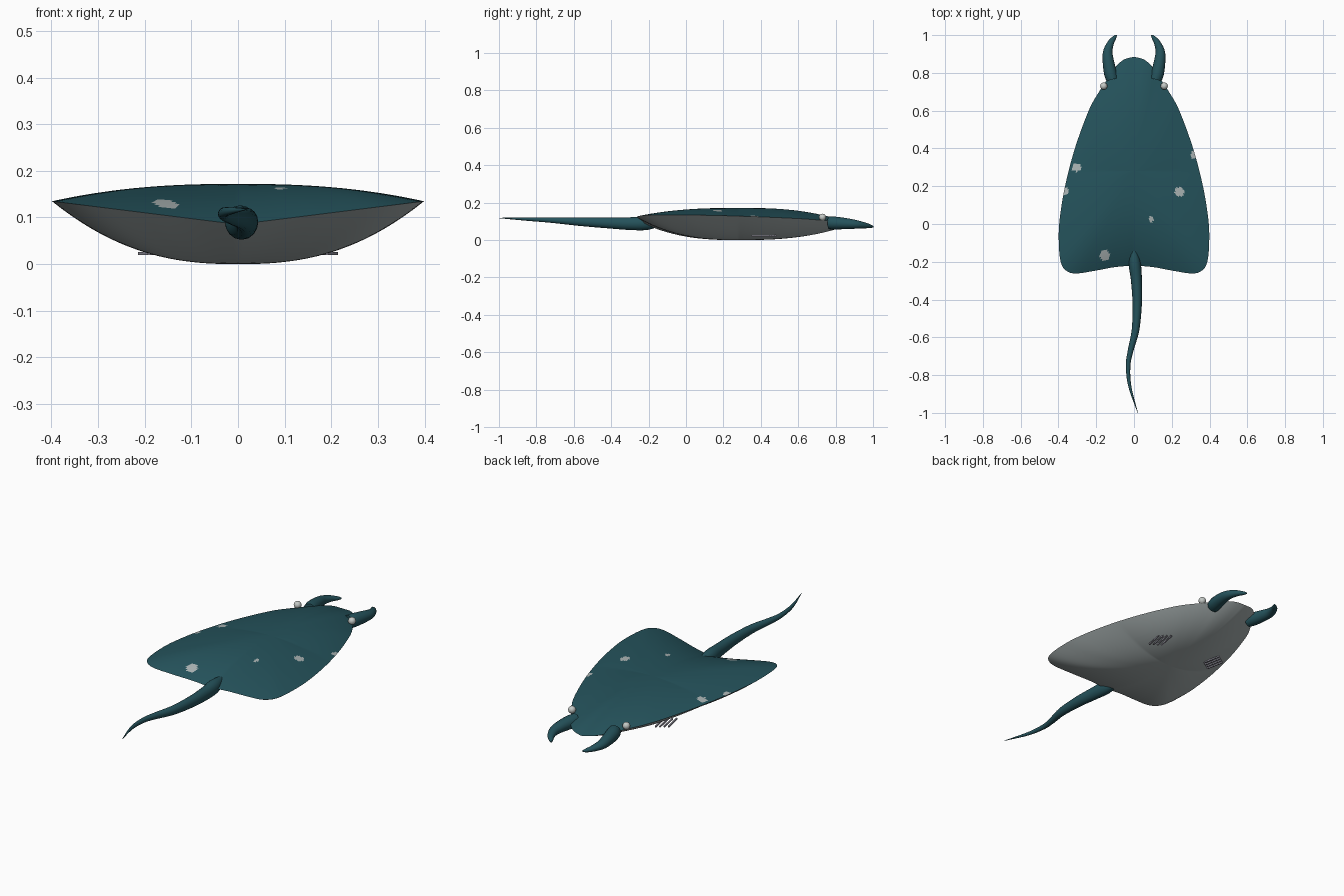
import bpy, bmesh, math
from mathutils import Vector

cube = bpy.data.objects.get("Cube")
if cube:
    bpy.data.objects.remove(cube, do_unlink=True)


def material(name, rgb):
    m = bpy.data.materials.new(name)
    m.use_nodes = True
    m.diffuse_color = (*rgb, 1)
    bsdf = m.node_tree.nodes["Principled BSDF"]
    bsdf.inputs["Base Color"].default_value = (*rgb, 1)
    bsdf.inputs["Roughness"].default_value = 0.7
    return m


teal = material("deep teal skin", (0.018, 0.085, 0.105))
pale = material("pale grey belly", (0.40, 0.45, 0.45))
white = material("soft white eye", (0.55, 0.58, 0.56))
slit = material("lavender grey gill", (0.36, 0.35, 0.42))


def finish(bm, name, mats, angle=60):
    bmesh.ops.recalc_face_normals(bm, faces=bm.faces)
    me = bpy.data.meshes.new(name)
    bm.to_mesh(me)
    bm.free()
    ob = bpy.data.objects.new(name, me)
    bpy.context.collection.objects.link(ob)
    for m in mats:
        me.materials.append(m)
    bpy.ops.object.select_all(action='DESELECT')
    ob.select_set(True)
    bpy.context.view_layer.objects.active = ob
    bpy.ops.object.shade_smooth_by_angle(angle=math.radians(angle))
    return ob


def smooth_path(points, steps):
    """Catmull-Rom samples through the points, any number of components."""
    pts = [Vector(p) for p in points]
    pts = [pts[0] * 2 - pts[1]] + pts + [pts[-1] * 2 - pts[-2]]
    out = []
    for a, b, c, d in zip(pts, pts[1:], pts[2:], pts[3:]):
        for i in range(steps):
            t = i / steps
            out.append(0.5 * (2 * b + (c - a) * t + (2 * a - 5 * b + 4 * c - d) * t * t
                              + (3 * b - a - 3 * c + d) * t ** 3))
    return out + [pts[-2]]


# Body: half outline from nose to rear notch, mirrored, filled with rings
half = [(0, .885), (.05, .872), (.09, .84), (.125, .79), (.185, .70), (.24, .60), (.313, .40),
        (.365, .20), (.394, .02), (.398, -.10), (.388, -.20), (.362, -.245), (.31, -.262),
        (.21, -.248), (.10, -.228), (0, -.22)]
dense = smooth_path(half, 30)


def resample(path, n):
    dist = [0]
    for a, b in zip(path, path[1:]):
        dist.append(dist[-1] + (b - a).length)
    out, j = [], 0
    for i in range(n + 1):
        d = dist[-1] * i / n
        while j < len(path) - 2 and dist[j + 1] < d:
            j += 1
        f = (d - dist[j]) / (dist[j + 1] - dist[j])
        out.append(path[j].lerp(path[j + 1], min(f, 1)))
    return out


right = resample(dense, 120)
outline = right + [Vector((-p.x, p.y)) for p in reversed(right[1:-1])]
centre = Vector((0, .28))
RINGS = 44


def surface(p, r, top):
    """Point on the back or belly at fraction r from centre to rim point p."""
    q = centre.lerp(p, r)
    along = abs((p - centre).normalized().y)
    rim = .085 + .05 * abs(p.x) / .4
    if top:
        w = r ** (1.7 + 1.0 * along)
        return Vector((q.x, q.y, .172 * (1 - w) + rim * w))
    return Vector((q.x, q.y, rim * r ** (2 + .6 * along)))


# Round pale markings on the back: x, y, radius
spots = [(-.305, .30, .023), (-.365, .17, .021), (-.155, -.165, .026),
         (.322, .365, .020), (.24, .17, .025), (.09, .025, .014)]

bm = bmesh.new()
n = len(outline)
rim = [bm.verts.new(surface(p, 1, True)) for p in outline]
for top in (True, False):
    hub = bm.verts.new((*centre, .172 if top else 0))
    inner = None
    for k in range(1, RINGS + 1):
        ring = rim if k == RINGS else [bm.verts.new(surface(p, k / RINGS, top)) for p in outline]
        for i in range(n):
            j = (i + 1) % n
            f = bm.faces.new((inner[i], inner[j], ring[j], ring[i]) if inner
                             else (hub, ring[j], ring[i]))
            c = f.calc_center_median()
            spotted = any(math.hypot(c.x - x, c.y - y) < s for x, y, s in spots)
            f.material_index = 0 if top and not spotted else 1
        inner = ring
finish(bm, "body", [teal, pale], 80)


# Tapered tubes: each point is x, y, z, half width, half height
def tube(name, points, sides=16, mirror=1):
    bm = bmesh.new()
    path = smooth_path(points, 8)
    prev = None
    for i, p in enumerate(path):
        t = path[min(i + 1, len(path) - 1)] - path[max(i - 1, 0)]
        across = Vector((t[1], -t[0], 0)).normalized()
        ring = []
        for k in range(sides):
            a = math.tau * k / sides
            v = Vector(p[:3]) + across * p[3] * math.cos(a) + Vector((0, 0, p[4] * math.sin(a)))
            v.x *= mirror
            ring.append(bm.verts.new(v))
        if prev:
            for k in range(sides):
                m = (k + 1) % sides
                bm.faces.new((prev[k], prev[m], ring[m], ring[k]))
        else:
            bm.faces.new(ring)
        prev = ring
    bm.faces.new(prev)
    return finish(bm, name, [teal])


tube("tail", [(0, -.14, .095, .018, .022), (.004, -.21, .09, .032, .036),
              (.013, -.30, .088, .029, .034), (.017, -.42, .092, .025, .029),
              (.008, -.56, .098, .020, .023), (-.018, -.67, .104, .015, .017),
              (-.031, -.75, .108, .012, .013), (-.022, -.86, .113, .008, .009),
              (.02, -1.0, .118, .001, .001)])

horn = [(.115, .765, .092, .032, .034), (.125, .80, .091, .034, .034),
        (.136, .86, .088, .030, .029), (.139, .91, .084, .025, .023),
        (.125, .955, .079, .018, .016), (.105, .985, .074, .011, .010),
        (.092, 1.0, .072, .004, .004)]

for side, label in ((1, "left"), (-1, "right")):
    tube(label + "_head_fin", horn, mirror=side)

    # Eye
    bm = bmesh.new()
    bmesh.ops.create_uvsphere(bm, u_segments=20, v_segments=12, radius=.019)
    bmesh.ops.translate(bm, verts=bm.verts, vec=(side * .16, .73, .122))
    finish(bm, label + "_eye", [white])

    # Gill slits: slim slanted bars under the body
    bm = bmesh.new()
    for i in range(4):
        bar = bmesh.ops.create_cube(bm, size=1)["verts"]
        x, y = .150 + .017 * i, .435 - .012 * i
        for v in bar:
            u, w = v.co.x * .007, v.co.y * .10
            v.co = Vector((side * (x + u + w * .2), y + w, .023 + v.co.z * .007))
    finish(bm, label + "_gill_slits", [slit], 30)
